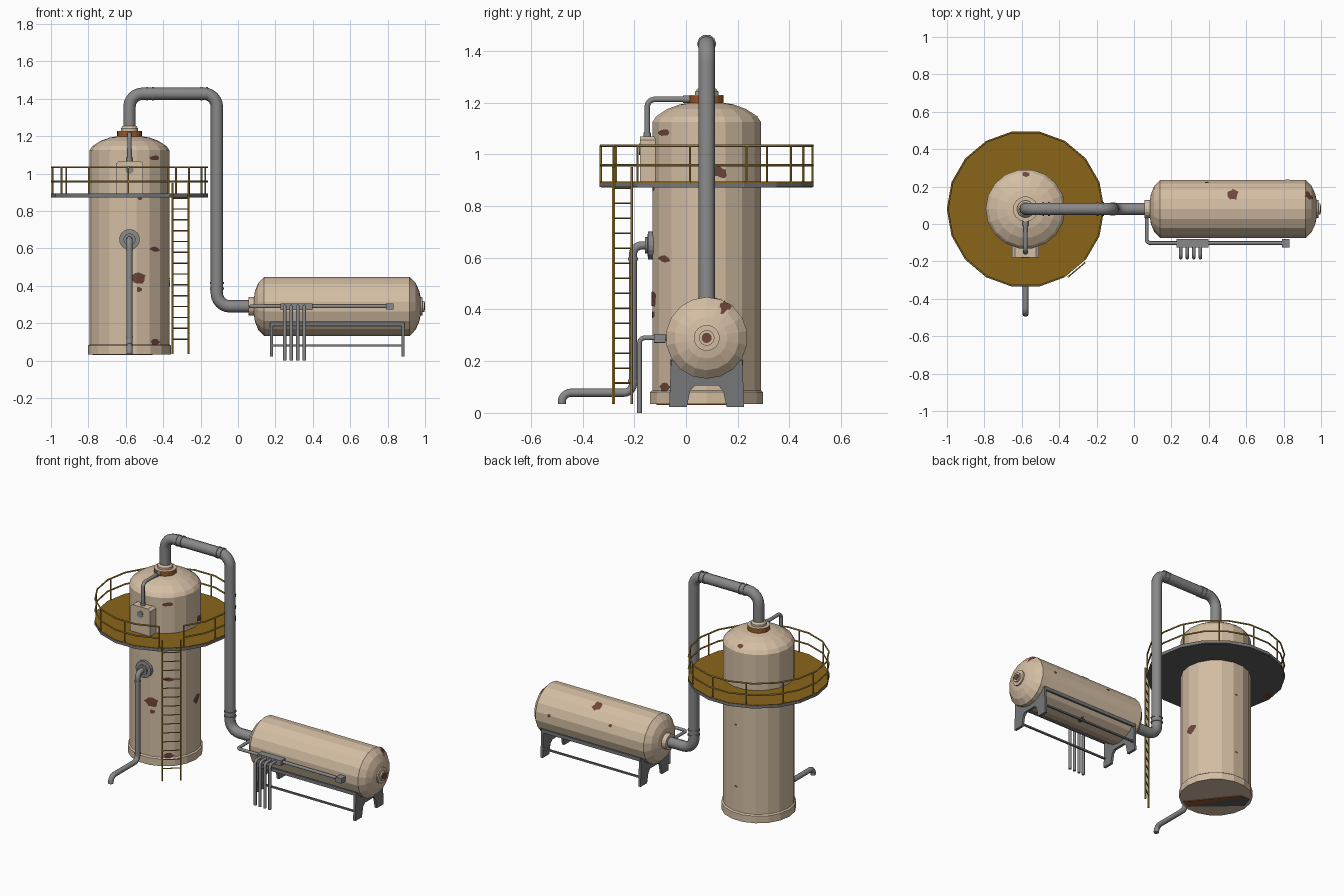
import bpy, bmesh, math, random
from mathutils import Vector, Matrix

if "Cube" in bpy.data.objects:
    bpy.data.objects.remove(bpy.data.objects["Cube"])

random.seed(4)

def material(name, rgb):
    m = bpy.data.materials.new(name)
    m.diffuse_color = (*rgb, 1)
    m.use_nodes = True
    m.node_tree.nodes["Principled BSDF"].inputs["Base Color"].default_value = m.diffuse_color
    return m

BEIGE = material("beige_paint", (0.66, 0.515, 0.37))
GREY = material("pipe_grey", (0.25, 0.25, 0.25))
STEEL = material("steel_grey", (0.18, 0.185, 0.19))
DARK = material("dark_grey", (0.11, 0.11, 0.115))
GOLD = material("deck_gold", (0.26, 0.13, 0.01))
YELLOW = material("rail_yellow", (0.46, 0.29, 0.05))
RUST = material("rust_brown", (0.16, 0.06, 0.045))
ORANGE = material("rust_orange", (0.33, 0.10, 0.02))

def add(name, bm, *mats):
    bmesh.ops.recalc_face_normals(bm, faces=bm.faces)
    me = bpy.data.meshes.new(name)
    bm.to_mesh(me)
    bm.free()
    for m in mats:
        me.materials.append(m)
    ob = bpy.data.objects.new(name, me)
    bpy.context.collection.objects.link(ob)
    return ob

def lathe(name, prof, mat, mtx, n=18):
    """Revolve (radius, height) points round local z, with closed ends."""
    bm = bmesh.new()
    rings = [[bm.verts.new(mtx @ Vector((r * math.cos(2 * math.pi * i / n), r * math.sin(2 * math.pi * i / n), z)))
              for i in range(n)] for r, z in prof]
    for a, b in zip(rings, rings[1:]):
        for i in range(n):
            bm.faces.new((a[i], a[(i + 1) % n], b[(i + 1) % n], b[i]))
    bm.faces.new(rings[0])
    bm.faces.new(rings[-1])
    return add(name, bm, mat)

def boxes(name, items, mat):
    """Each item is (centre, size)."""
    bm = bmesh.new()
    for c, s in items:
        bmesh.ops.create_cube(bm, size=1, matrix=Matrix.Translation(c) @ Matrix.Diagonal((*s, 1)))
    return add(name, bm, mat)

def prism(name, pts, offsets, axis, depth, mat):
    """Extrude a 2D outline along x, y or z at each offset."""
    bm = bmesh.new()
    for o in offsets:
        place = {'x': lambda a, b: (o, a, b), 'y': lambda a, b: (a, o, b), 'z': lambda a, b: (a, b, o)}[axis]
        f = bm.faces.new([bm.verts.new(place(a, b)) for a, b in pts])
        g = bmesh.ops.extrude_face_region(bm, geom=[f])
        d = [depth * (axis == c) for c in 'xyz']
        bmesh.ops.translate(bm, vec=d, verts=[v for v in g['geom'] if isinstance(v, bmesh.types.BMVert)])
    return add(name, bm, mat)

def rounded(path, bend):
    p = [Vector(q) for q in path]
    out = [p[0]]
    for a, b, c in zip(p, p[1:], p[2:]):
        u, v = (a - b).normalized(), (c - b).normalized()
        for k in range(7):
            t = math.pi / 2 * k / 6
            out.append(b + u * bend * (1 - math.sin(t)) + v * bend * (1 - math.cos(t)))
    return out + [p[-1]]

def pipe(name, paths, r, mat, bend=0, res=3):
    cu = bpy.data.curves.new(name, 'CURVE')
    cu.dimensions = '3D'
    cu.bevel_depth, cu.bevel_resolution, cu.use_fill_caps = r, res, True
    for path in paths:
        pts = rounded(path, bend) if bend else path
        s = cu.splines.new('POLY')
        s.points.add(len(pts) - 1)
        for q, p in zip(s.points, pts):
            q.co = (*p, 1)
    cu.materials.append(mat)
    ob = bpy.data.objects.new(name, cu)
    bpy.context.collection.objects.link(ob)
    bpy.ops.object.select_all(action='DESELECT')
    ob.select_set(True)
    bpy.context.view_layer.objects.active = ob
    bpy.ops.object.convert(target='MESH')
    if res:
        bpy.ops.object.shade_smooth_by_angle(angle=math.radians(50))
    return ob

def patches(name, prof, mtx, spots, n=18):
    """Thin irregular rust patches hugging a faceted lathe; spots are (angle, height, width, height)."""
    step = 2 * math.pi / n
    def surf(a, z):
        for (r0, z0), (r1, z1) in zip(prof, prof[1:]):
            if z0 <= z <= z1 and z1 > z0:
                r = r0 + (r1 - r0) * (z - z0) / (z1 - z0)
        r = r * math.cos(step / 2) / math.cos(a % step - step / 2) + 0.003
        return mtx @ Vector((r * math.cos(a), r * math.sin(a), z))
    bm = bmesh.new()
    for deg, z, w, h in spots:
        a0, m = math.radians(deg), 12
        f = [random.uniform(0.65, 1.1) for _ in range(m)]
        prev = None
        for k in (0.34, 0.67, 1):
            ring = [bm.verts.new(surf(a0 + k * w * f[j] * math.cos(j * math.pi / 6) / 0.19,
                                      z + k * h * f[j] * math.sin(j * math.pi / 6))) for j in range(m)]
            if prev is None:
                bm.faces.new(ring)
            else:
                for j in range(m):
                    bm.faces.new((prev[j], prev[(j + 1) % m], ring[(j + 1) % m], ring[j]))
            prev = ring
    return add(name, bm, RUST)

CX, CY, TZ = -0.58, 0.08, 0.29
TOWER = Matrix.Translation((CX, CY, 0))
TANK = Matrix.Translation((0, CY, TZ)) @ Matrix.Rotation(math.pi / 2, 4, 'Y')
def facing(x, y, z):  # local z points to the front
    return Matrix.Translation((x, y, z)) @ Matrix.Rotation(math.pi / 2, 4, 'X')

# Tower vessel
tower = [(0.213, 0.04), (0.213, 1.125), (0.198, 1.147), (0.155, 1.175), (0.105, 1.193), (0.06, 1.2)]
lathe("tower_shell", tower, BEIGE, TOWER)
lathe("tower_base_ring", [(0.222, 0.034), (0.222, 0.08), (0.213, 0.087)], BEIGE, TOWER)
lathe("tower_neck", [(0.067, 1.19), (0.067, 1.226)], ORANGE, TOWER)
lathe("tower_neck_cap", [(0.067, 1.226), (0.067, 1.2285), (0.046, 1.229), (0.046, 1.242), (0.036, 1.254)], BEIGE, TOWER)
patches("tower_rust", tower, TOWER, [
    (-50, 1.085, 0.034, 0.016), (-50, 0.595, 0.034, 0.014), (-50, 0.1, 0.034, 0.018), (-75, 0.865, 0.013, 0.008),
    (-77, 0.44, 0.044, 0.036), (-76, 0.38, 0.018, 0.014), (14, 0.93, 0.028, 0.024), (5, 0.42, 0.04, 0.03),
    (86, 0.65, 0.012, 0.008), (86, 0.25, 0.012, 0.008), (90, 1.155, 0.022, 0.012)])

# Underside stains of the tower base and platform
def under(pts, r):
    q = math.sqrt(0.5) * r
    return [(CX - q * (u + v), CY + q * (u - v)) for u, v in pts]
prism("base_dark_stain", under([(-0.86, 0.45), (0.78, 0.0), (0.96, 0.2), (0.78, 0.55)], 0.21), [0.031], 'z', 0.003, DARK)
prism("base_orange_stain", under([(-0.97, 0.15), (0.78, -0.05), (0.78, 0.0), (-0.86, 0.45)], 0.21), [0.031], 'z', 0.003, ORANGE)
prism("platform_rust", under([(0.62, 0.6), (0.7, 0.53), (0.78, 0.55), (0.76, 0.62), (0.68, 0.7)], 0.42), [0.871], 'z', 0.003, RUST)

# Platform: grey slab with a gold deck
lathe("platform_slab", [(0.42, 0.873), (0.42, 0.89)], STEEL, TOWER)
lathe("platform_deck", [(0.419, 0.89), (0.419, 0.894)], GOLD, TOWER)
lathe("platform_underside", [(0.415, 0.872), (0.415, 0.874)], DARK, TOWER)

# Railing, open at the ladder
def rim(deg, z, r=0.416):
    off = math.radians(deg % 20 - 10)
    r *= math.cos(math.radians(10)) / math.cos(off)
    a = math.radians(deg)
    return Vector((CX + r * math.cos(a), CY + r * math.sin(a), z))
pipe("railing_bars", [[rim(d, z) for d in range(-40, 301, 20)] for z in (0.958, 1.033)], 0.005, YELLOW, res=1)
posts = [-40 + 340 * i / 11 for i in range(12)]
pipe("railing_posts", [[rim(d, 0.89), rim(d, 1.033)] for d in posts], 0.005, YELLOW, res=1)

# Ladder on the front right facet of the platform
out = Vector((math.cos(math.radians(-50)), math.sin(math.radians(-50)), 0))
side = Vector((-out.y, out.x, 0)) * 0.055
foot = Vector((CX, CY, 0)) + out * 0.424
up = Vector((0, 0, 1))
pipe("ladder_stiles", [[foot + s * side + up * 0.035, foot + s * side + up * 0.95] for s in (-1, 1)], 0.006, YELLOW, res=1)
pipe("ladder_rungs", [[foot - side + up * (0.115 + 0.058 * i), foot + side + up * (0.115 + 0.058 * i)]
                      for i in range(14)], 0.0035, YELLOW, res=0)

# Main overhead pipe and its collars
pipe("main_pipe", [[(CX, CY, 1.24), (CX, CY, 1.427), (-0.113, CY, 1.427), (-0.113, CY, TZ), (0.07, CY, TZ)]],
     0.033, GREY, 0.07)
pipe("main_pipe_collars", [[(x, CY, 1.427), (x + 0.01, CY, 1.427)] for x in (-0.49, -0.46, -0.2, -0.17)]
     + [[(-0.113, CY, z), (-0.113, CY, z + 0.01)] for z in (0.38, 0.41)], 0.037, GREY)

# Front drain pipe
lathe("drain_flange", [(0.055, 0), (0.055, 0.022), (0.032, 0.024), (0.032, 0.034)], GREY, facing(CX, -0.125, 0.648))
pipe("drain_pipe", [[(CX, -0.14, 0.648), (CX, -0.205, 0.648), (CX, -0.205, 0.078), (CX, -0.48, 0.078),
                     (CX, -0.48, 0.035)]], 0.0165, GREY, 0.035)
pipe("drain_collars", [[(CX, -0.205, z), (CX, -0.205, z + 0.01)] for z in (0.12, 0.59)], 0.0195, GREY)

# Control box with gauge and small pipe to the neck
prism("control_box", [(-0.652, 0.885), (-0.508, 0.885), (-0.508, 1.055), (-0.525, 1.068), (-0.635, 1.068), (-0.652, 1.055)],
      [-0.178], 'y', 0.06, BEIGE)
lathe("gauge", [(0.022, 0), (0.022, 0.006)], GREY, facing(CX, -0.176, 1.02), 12)
pipe("box_pipe", [[(CX, -0.15, 1.06), (CX, -0.15, 1.213), (CX, 0.03, 1.213)]], 0.011, GREY, 0.03)
pipe("box_pipe_collars", [[(CX, -0.15, 1.066), (CX, -0.15, 1.085)], [(CX, -0.012, 1.213), (CX, 0.02, 1.213)]], 0.015, GREY)

# Horizontal tank
tank = [(0.05, 0.086), (0.08, 0.09), (0.125, 0.108), (0.158, 0.14), (0.158, 0.918), (0.125, 0.95), (0.08, 0.97), (0.05, 0.976)]
lathe("tank_shell", tank, BEIGE, TANK)
lathe("tank_inlet_flange", [(0.05, 0.056), (0.05, 0.09)], BEIGE, TANK)
lathe("tank_end_flange", [(0.05, 0.97), (0.05, 0.985), (0.03, 0.986), (0.03, 0.996)], BEIGE, TANK)
lathe("tank_end_rust", [(0.02, 0.994), (0.02, 0.999)], RUST, TANK, 10)
patches("tank_rust", tank, TANK, [(151, 0.53, 0.04, 0.032), (117, 0.39, 0.014, 0.012), (150, 0.935, 0.03, 0.022),
                                  (20, 0.53, 0.03, 0.024), (100, 0.82, 0.014, 0.012)])

# Tank saddles and frame bars
prism("tank_saddles", [(-0.065, 0.022), (0.003, 0.022), (0.016, 0.085), (0.035, 0.105), (0.125, 0.105), (0.144, 0.085),
                       (0.157, 0.022), (0.225, 0.022), (0.218, 0.205), (0.08, 0.15), (-0.058, 0.205)],
      [0.17, 0.875], 'x', 0.016, STEEL)
boxes("frame_bars", [((0.53, y, z), (0.71, 0.012, h)) for y in (-0.055, 0.215) for z, h in ((0.195, 0.022), (0.08, 0.01))], STEEL)

# Side pipe along the tank with manifold and four down pipes
pipe("side_pipe", [[(0.068, 0.04, TZ), (0.068, -0.102, TZ), (0.80, -0.102, TZ)]], 0.01, GREY, 0.02)
boxes("manifold", [((0.312, -0.102, 0.288), (0.17, 0.045, 0.034)), ((0.811, -0.102, 0.289), (0.042, 0.045, 0.032))], GREY)
pipe("down_pipes", [[(x, -0.11, TZ), (x, -0.18, TZ), (x, -0.18, 0)] for x in (0.25, 0.285, 0.32, 0.355)],
     0.0095, GREY, 0.02)
